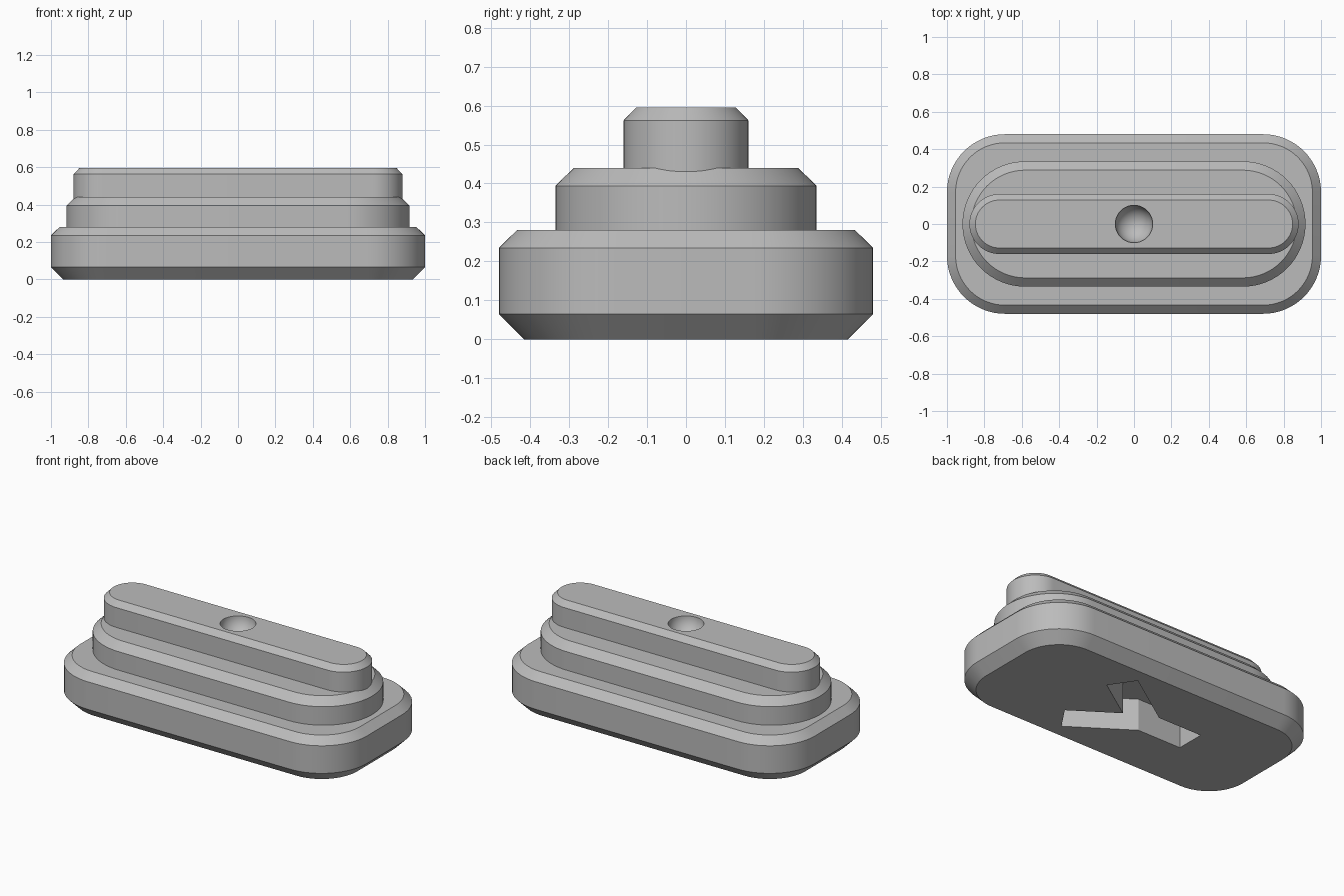
import bpy
import bmesh
from math import cos, sin, pi, radians
from mathutils import Vector

cube = bpy.data.objects.get("Cube")
if cube:
    bpy.data.objects.remove(cube, do_unlink=True)

grey = bpy.data.materials.new("plain grey")
grey.use_nodes = True
colour = (0.5, 0.5, 0.5, 1)
grey.diffuse_color = colour
grey.node_tree.nodes["Principled BSDF"].inputs["Base Color"].default_value = colour


def make_object(name, bm):
    bmesh.ops.remove_doubles(bm, verts=bm.verts, dist=0.0001)
    bmesh.ops.recalc_face_normals(bm, faces=bm.faces)
    mesh = bpy.data.meshes.new(name)
    bm.to_mesh(mesh)
    bm.free()
    mesh.materials.append(grey)
    obj = bpy.data.objects.new(name, mesh)
    bpy.context.collection.objects.link(obj)
    return obj


def loft(name, rings):
    """Skin a stack of matching closed rings and cap both ends."""
    bm = bmesh.new()
    loops = [[bm.verts.new(p) for p in ring] for ring in rings]
    n = len(loops[0])
    for low, high in zip(loops, loops[1:]):
        for i in range(n):
            j = (i + 1) % n
            bm.faces.new((low[i], low[j], high[j], high[i]))
    bm.faces.new(loops[0][::-1])
    bm.faces.new(loops[-1])
    return make_object(name, bm)


def rounded_ring(half_x, half_y, radius, inset, z, steps=16):
    """Rounded rectangle, shrunk by inset about fixed corner centres."""
    cx, cy, r = half_x - radius, half_y - radius, radius - inset
    ring = []
    for corner, (sx, sy) in enumerate([(1, 1), (-1, 1), (-1, -1), (1, -1)]):
        for k in range(steps + 1):
            a = (corner + k / steps) * pi / 2
            ring.append((sx * cx + r * cos(a), sy * cy + r * sin(a), z))
    return ring


def tier(name, half_x, half_y, radius, profile):
    return loft(name, [rounded_ring(half_x, half_y, radius, inset, z)
                       for inset, z in profile])


def cut(target, cutter):
    cutter.hide_render = True
    mod = target.modifiers.new("cut", "BOOLEAN")
    mod.operation = "DIFFERENCE"
    mod.solver = "EXACT"
    mod.object = cutter
    bpy.context.view_layer.objects.active = target
    bpy.ops.object.modifier_apply(modifier=mod.name)
    bpy.data.objects.remove(cutter, do_unlink=True)


# Three stacked tiers with chamfered rims
base = tier("base_tier", 1, 0.48, 0.31,
            [(0.065, 0), (0, 0.065), (0, 0.235), (0.046, 0.28)])
middle = tier("middle_tier", 0.917, 0.335, 0.335,
              [(0, 0.25), (0, 0.394), (0.047, 0.44)])
top = tier("top_bar", 0.88, 0.16, 0.16,
           [(0, 0.38), (0, 0.562), (0.032, 0.595)])

# Three-armed recess in the underside
hub = Vector((-0.08, 0))
half = 0.09
arms = [(-34, 0.46), (34, 0.46), (180, 0.33)]
outline = []
for i, (angle, length) in enumerate(arms):
    a = radians(angle)
    d = Vector((cos(a), sin(a)))
    side = Vector((-d.y, d.x)) * half
    outline += [hub + d * length - side, hub + d * length + side]
    # inner corner where this arm meets the next
    gap = radians((arms[(i + 1) % 3][0] - angle) % 360) / 2
    outline.append(hub + Vector((cos(a + gap), sin(a + gap))) * (half / sin(gap)))
slot = loft("slot_cutter", [[(p.x, p.y, z) for p in outline] for z in (-0.1, 0.2)])
cut(base, slot)

# Round dimple in the top bar
bm = bmesh.new()
bmesh.ops.create_uvsphere(bm, u_segments=48, v_segments=24, radius=0.1)
ball = make_object("dimple_cutter", bm)
for v in ball.data.vertices:
    v.co.z += 0.595
cut(top, ball)

# Smooth the round corners and keep the chamfer edges crisp
for obj in (base, middle, top):
    bpy.ops.object.select_all(action="DESELECT")
    obj.select_set(True)
    bpy.context.view_layer.objects.active = obj
    bpy.ops.object.shade_smooth_by_angle(angle=radians(25))
